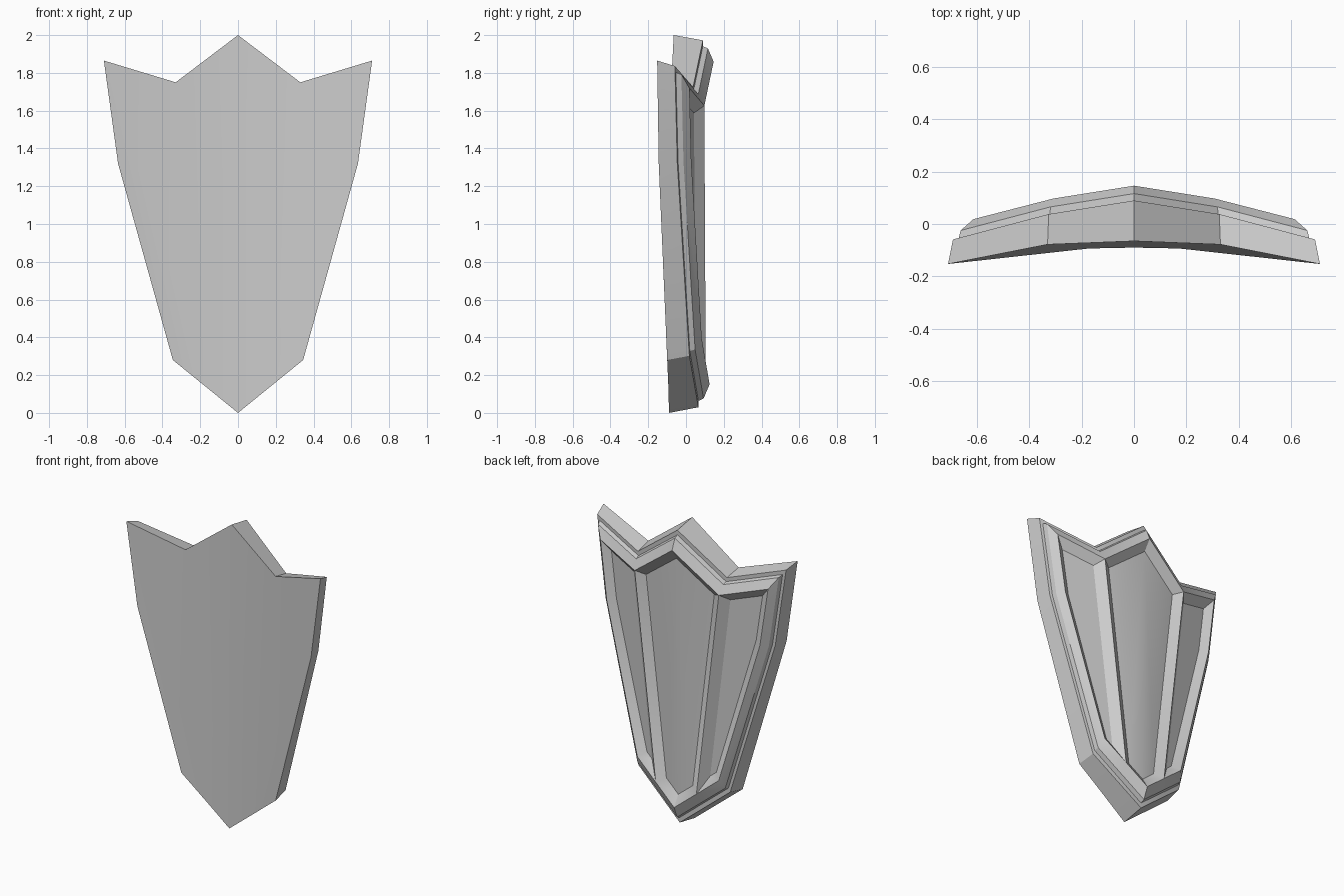
import bpy, bmesh, math
from mathutils import Vector
from mathutils.geometry import intersect_line_line_2d as _unused

if "Cube" in bpy.data.objects:
    bpy.data.objects.remove(bpy.data.objects["Cube"])

# Right half of the outline (x, z), clockwise: tip, notch, corner, elbow, lower, base
OUTLINE = [Vector(p) for p in ((0, 2), (.33, 1.75), (.71, 1.865),
                               (.635, 1.32), (.345, .28), (0, 0))]


def bend(x, z, top, inner_slope, outer_slope):
    """Curved cross-section, leaning slightly forward towards the base."""
    return (top - inner_slope * min(x, .33) - outer_slope * max(x - .33, 0)
            - .025 * (1 - z / 2))


def front_y(p):
    return bend(p.x, p.y, -.065, .03, .20)


def back_y(p):
    return bend(p.x, p.y, .09, .15, .27)


def inset(poly, dist):
    """Move every edge inwards by its own distance."""
    n = len(poly)
    lines = []
    for i in range(n):
        a, b = poly[i], poly[(i + 1) % n]
        d = (b - a).normalized()
        lines.append((a + Vector((d.y, -d.x)) * dist[i], d))
    out = []
    for i in range(n):
        (p, d), (q, e) = lines[i - 1], lines[i]
        t = (q - p).cross(e) / d.cross(e)
        out.append(p + d * t)
    return out


def rim(d):
    """Inset half outline, with the rib's foot added on the bottom edge."""
    r = inset(OUTLINE, [d, d, d * .68, d * .68, d * 1.05, 0])
    return r[:5] + [(r[4] + r[5]) / 2, r[5]]


bm = bmesh.new()


def ring(points, yfun, lift=0):
    return [bm.verts.new((p.x, yfun(p) + lift, p.y)) for p in points]


def bridge(a, b, closed):
    n = len(a)
    for i in range(n if closed else n - 1):
        j = (i + 1) % n
        bm.faces.new((a[i], a[j], b[j], b[i]))


# Front face and stepped rim up to the sharp ridge
CENTRE, SIDE = (0, 1, 5, 6), (1, 2, 3, 4, 5)
front = ring(rim(0), front_y)
for ids in (CENTRE, SIDE):
    bm.faces.new([front[i] for i in ids])
prev = front
for d, lift in ((.022, 0), (.047, 0), (.056, .027), (.112, .058)):
    cur = ring(rim(d), back_y, lift)
    bridge(prev, cur, False)
    prev = cur

# Sunken panels between the ribs
ridge = rim(.112)
for ids, dist in ((CENTRE, [.055] * 3 + [0]), (SIDE, [.05] * 5)):
    floor = ring(inset([ridge[i] for i in ids], dist), back_y, .013)
    bridge([prev[i] for i in ids], floor, True) if ids == SIDE else \
        bridge([prev[i] for i in ids], floor, False)
    bm.faces.new(floor)

bmesh.ops.recalc_face_normals(bm, faces=bm.faces[:])

# Mirror to the left half and join along the centre line
geom = bm.verts[:] + bm.edges[:] + bm.faces[:]
bmesh.ops.mirror(bm, geom=geom, axis='X', merge_dist=.0005)
bmesh.ops.remove_doubles(bm, verts=bm.verts[:], dist=.0005)
bmesh.ops.recalc_face_normals(bm, faces=bm.faces[:])

mesh = bpy.data.meshes.new("shield")
bm.to_mesh(mesh)
bm.free()
shield = bpy.data.objects.new("shield", mesh)
bpy.context.collection.objects.link(shield)
bpy.context.view_layer.objects.active = shield
shield.select_set(True)
bpy.ops.object.shade_smooth_by_angle(angle=math.radians(30))
